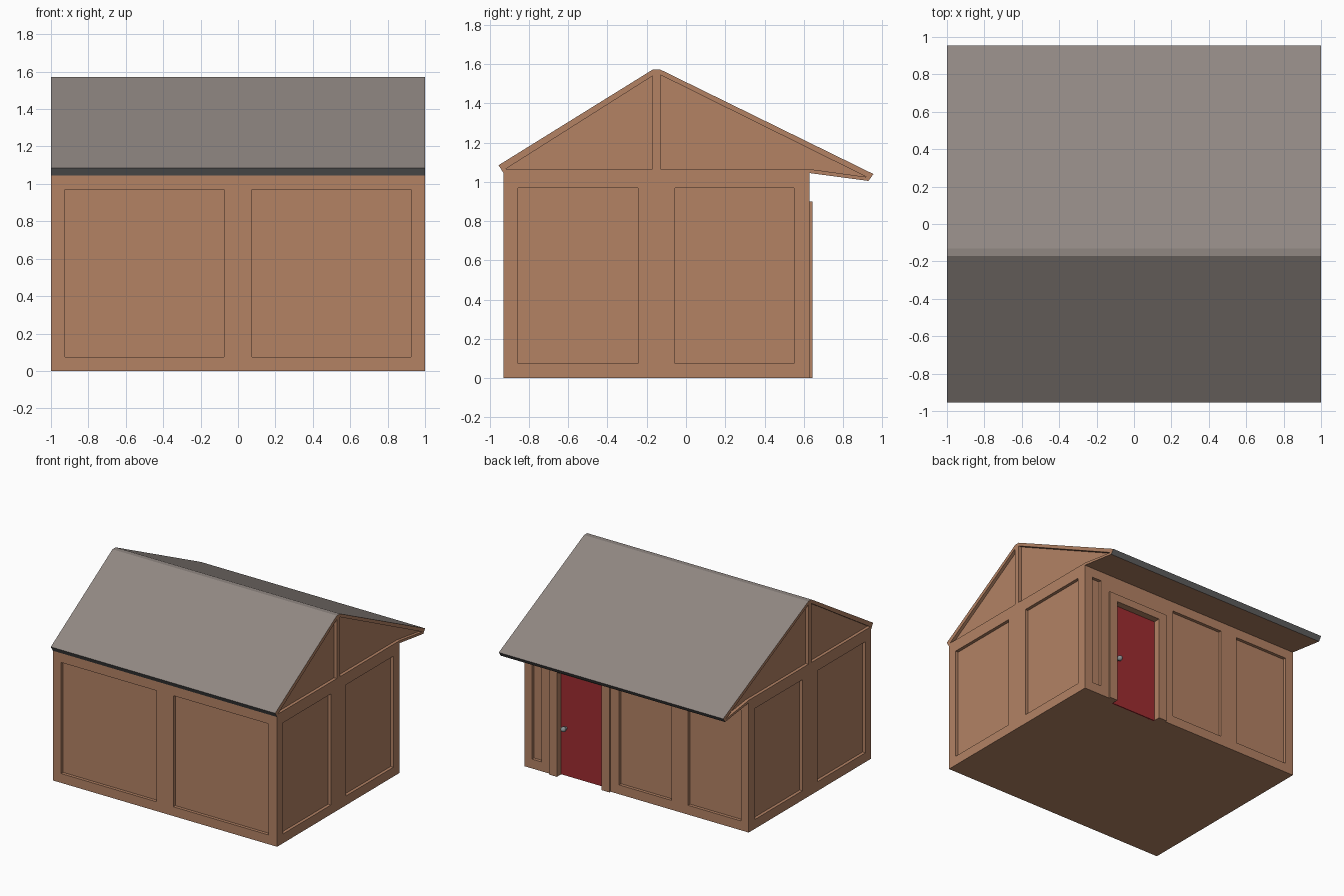
import bpy, bmesh, math
from mathutils import Matrix

if "Cube" in bpy.data.objects:
    bpy.data.objects.remove(bpy.data.objects["Cube"])


def material(name, rgb):
    m = bpy.data.materials.new(name)
    lin = [((c / 255 + 0.055) / 1.055) ** 2.4 for c in rgb]
    m.diffuse_color = (*lin, 1)
    m.use_nodes = True
    m.node_tree.nodes["Principled BSDF"].inputs["Base Color"].default_value = m.diffuse_color
    return m


BROWN = material("brown wood", (179, 130, 100))
ROOF = material("warm grey roof", (144, 135, 130))
EAVE = material("dark grey eave", (104, 104, 104))
RED = material("red door paint", (159, 44, 48))
METAL = material("grey metal", (138, 143, 145))


def prism(bm, pts, axis, a, b):
    """Extrude a (u, z) outline along x or y from a to b."""
    def place(t, u, v):
        return (t, u, v) if axis == "x" else (u, t, v)
    lo = [bm.verts.new(place(a, *p)) for p in pts]
    hi = [bm.verts.new(place(b, *p)) for p in pts]
    faces = [bm.faces.new(lo), bm.faces.new(hi[::-1])]
    for i in range(len(pts)):
        j = (i + 1) % len(pts)
        faces.append(bm.faces.new((lo[i], hi[i], hi[j], lo[j])))
    bmesh.ops.recalc_face_normals(bm, faces=faces)


def rect(u0, u1, z0, z1):
    return [(u0, z0), (u1, z0), (u1, z1), (u0, z1)]


def make(name, bm, *mats):
    me = bpy.data.meshes.new(name)
    bm.to_mesh(me)
    bm.free()
    for m in mats:
        me.materials.append(m)
    ob = bpy.data.objects.new(name, me)
    bpy.context.collection.objects.link(ob)
    return ob


# House body and roof: one side profile extruded across x
bm = bmesh.new()
prism(bm, [(-.93, 0), (.63, 0), (.63, 1.045), (.93, 1.005), (.955, 1.04),
           (-.13, 1.572), (-.17, 1.572), (-.955, 1.085), (-.93, 1.045)], "x", -1, 1)
for f in bm.faces:
    c = f.calc_center_median()
    if f.normal.z > 0.5:
        f.material_index = 1
    elif abs(c.y) > 0.932 and c.z > 1:
        f.material_index = 2
house = make("house_body", bm, BROWN, ROOF, EAVE)

# Cutters for the sunken wall panels, gable panels and door recess
D = 0.025
Z0, Z1 = 0.075, 0.97
bm = bmesh.new()
for x0, x1 in ((-.925, -.075), (.075, .925)):
    prism(bm, rect(x0, x1, Z0, Z1), "y", -1.1, -.93 + D)
for x0, x1 in ((-.93, -.46), (-.31, .155), (.845, .93)):
    prism(bm, rect(x0, x1, Z0, Z1), "y", .63 - D, .75)
for s in (-1, 1):
    for outline in (rect(-.855, -.245, Z0, Z1), rect(-.055, .55, Z0, Z1),
                    [(-.92, 1.065), (-.17, 1.065), (-.17, 1.54)],
                    [(-.13, 1.065), (.63, 1.065), (.92, 1.025), (-.13, 1.545)]):
        prism(bm, outline, "x", s * (1 - D), s * 1.1)
prism(bm, rect(.30, .70, -.1, .84), "y", .58, .75)
cutter = make("panel_cutter", bm, BROWN)
cutter.hide_render = True

mod = house.modifiers.new("panels", "BOOLEAN")
mod.operation = "DIFFERENCE"
mod.solver = "EXACT"
mod.object = cutter
bpy.context.view_layer.objects.active = house
house.select_set(True)
bpy.ops.object.modifier_apply(modifier=mod.name)
bpy.data.objects.remove(cutter)

# Door frame around the recess
bm = bmesh.new()
prism(bm, [(.23, 0), (.30, 0), (.30, .84), (.70, .84), (.70, 0), (.77, 0),
           (.77, .90), (.23, .90)], "y", .63, .645)
make("door_frame", bm, BROWN)

# Door
bm = bmesh.new()
prism(bm, rect(.30, .70, 0, .84), "y", .575, .59)
make("door", bm, RED)

# Door knob with a short neck
bm = bmesh.new()
bmesh.ops.create_uvsphere(bm, u_segments=16, v_segments=10, radius=0.021,
                          matrix=Matrix.Translation((.657, .622, .385)))
bmesh.ops.create_cone(bm, cap_ends=True, segments=12, radius1=.012, radius2=.012, depth=.03,
                      matrix=Matrix.Translation((.657, .6, .385)) @ Matrix.Rotation(math.pi / 2, 4, "X"))
knob = make("door_knob", bm, METAL)
bpy.ops.object.select_all(action="DESELECT")
knob.select_set(True)
bpy.context.view_layer.objects.active = knob
bpy.ops.object.shade_smooth_by_angle()
